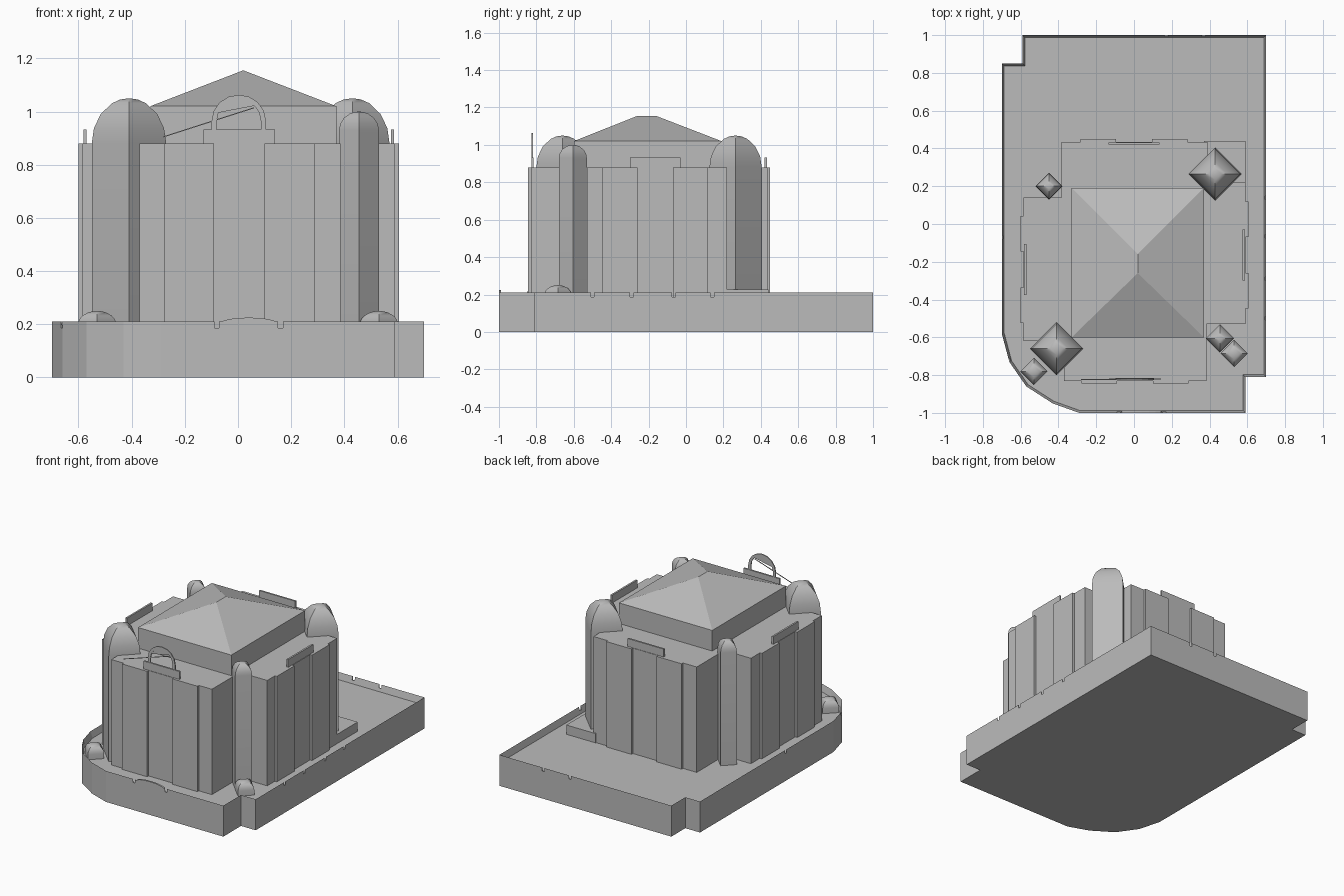
import bpy, bmesh
from math import sin, cos, pi
from mathutils import Vector

if "Cube" in bpy.data.objects:
    bpy.data.objects.remove(bpy.data.objects["Cube"])

stone = bpy.data.materials.new("grey stone")
stone.use_nodes = True
GREY = (0.5, 0.5, 0.5, 1)
stone.diffuse_color = GREY
stone.node_tree.nodes["Principled BSDF"].inputs["Base Color"].default_value = GREY


def finish(bm, name):
    bmesh.ops.recalc_face_normals(bm, faces=bm.faces)
    mesh = bpy.data.meshes.new(name)
    bm.to_mesh(mesh)
    bm.free()
    mesh.materials.append(stone)
    ob = bpy.data.objects.new(name, mesh)
    bpy.context.collection.objects.link(ob)
    return ob


def extrude(bm, points, direction):
    """Extrude a flat outline along a vector; returns the far cap."""
    face = bm.faces.new([bm.verts.new(p) for p in points])
    res = bmesh.ops.extrude_face_region(bm, geom=[face], use_keep_orig=True)
    moved = [g for g in res["geom"] if isinstance(g, bmesh.types.BMVert)]
    bmesh.ops.translate(bm, verts=moved, vec=direction)
    return [g for g in res["geom"] if isinstance(g, bmesh.types.BMFace)][0]


def add_box(bm, x0, x1, y0, y1, z0, z1):
    extrude(bm, [(x0, y0, z0), (x1, y0, z0), (x1, y1, z0), (x0, y1, z0)],
            (0, 0, z1 - z0))


def box(name, *limits):
    bm = bmesh.new()
    add_box(bm, *limits)
    return finish(bm, name)


# Terrace with one rounded corner, two stepped corners and a thin rim
FLOOR, RIM = 0.165, 0.21
outline = [(-0.59, 1), (-0.59, 0.85), (-0.7, 0.85), (-0.7, -0.58),
           (-0.66, -0.73), (-0.57, -0.86), (-0.43, -0.95), (-0.29, -1),
           (0.59, -1), (0.59, -0.81), (0.7, -0.81), (0.7, 1)]
bm = bmesh.new()
top = extrude(bm, [(x, y, 0) for x, y in outline], (0, 0, RIM))
bmesh.ops.recalc_face_normals(bm, faces=bm.faces)
bmesh.ops.inset_region(bm, faces=[top], thickness=0.013, use_even_offset=True)
bmesh.ops.translate(bm, verts=list(top.verts), vec=(0, 0, FLOOR - RIM))
terrace = finish(bm, "terrace")

# Drain notches through the rim
bm = bmesh.new()
notches = [(0.7, y) for y in (-0.5, -0.29, -0.065, 0.14)]
notches += [(-0.7, -0.07), (-0.655, -0.72), (-0.08, -1), (0.16, -1), (0.17, 1), (0.37, 1)]
for x, y in notches:
    along_x = abs(y) == 1
    w, d = (0.009, 0.03) if along_x else (0.03, 0.009)
    add_box(bm, x - w, x + w, y - d, y + d, 0.186, 0.3)
cutter = finish(bm, "notch_cutter")
cutter.hide_render = True
cutter.hide_set(True)
cut = terrace.modifiers.new("notches", "BOOLEAN")
cut.object, cut.operation, cut.solver = cutter, "DIFFERENCE", "EXACT"

# Low arched crest on the front rim
bm = bmesh.new()
arc = [(0.04 + 0.105 * cos(pi * i / 8), -1, 0.205 + 0.02 * sin(pi * i / 8))
       for i in range(9)]
extrude(bm, arc, (0, 0.012, 0))
finish(bm, "front_rim_crest")

# Main walls, a cross-shaped plan with open corners
WALL = 0.88
plan = [(-0.37, -0.83), (0.385, -0.83), (0.385, -0.53), (0.59, -0.53),
        (0.59, 0.22), (0.39, 0.22), (0.39, 0.435), (-0.385, 0.435),
        (-0.385, 0.14), (-0.585, 0.14), (-0.585, -0.62), (-0.37, -0.62)]
bm = bmesh.new()
extrude(bm, [(x, y, FLOOR - 0.01) for x, y in plan], (0, 0, WALL - FLOOR + 0.01))
finish(bm, "main_walls")

# Paired projecting bays and a parapet plate on each side
P = 0.015
sides = {"front": (0.005, -0.83, -1), "back": (0.0, 0.435, 1),
         "left": (-0.165, 0.59, 1), "right": (-0.24, -0.585, -1)}
for side, (mid, wall, out) in sides.items():
    def panel(name, a0, a1, depth0, depth1, z0, z1):
        d0, d1 = sorted((wall + out * depth0, wall + out * depth1))
        if side in ("front", "back"):
            box(name, a0, a1, d0, d1, z0, z1)
        else:
            box(name, d0, d1, a0, a1, z0, z1)
    for i, s in enumerate((-1, 1)):
        a0, a1 = sorted((mid + s * 0.095, mid + s * 0.283))
        panel(f"{side}_bay_{i + 1}", a0, a1, -0.01, P, FLOOR - 0.01, WALL)
    panel(f"{side}_parapet", mid - 0.135, mid + 0.135, -0.015, -0.003, WALL - 0.01, 0.933)

# Plinth below the large rear tower
box("rear_tower_plinth", 0.37, 0.59, 0.2, 0.44, FLOOR - 0.01, 0.228)

# Roof drum and hipped roof with a short ridge
box("roof_drum", -0.33, 0.37, -0.6, 0.19, WALL - 0.01, 1.02)
bm = bmesh.new()
a, b, c, d, r0, r1 = [bm.verts.new(p) for p in (
    (-0.33, -0.6, 1.02), (0.37, -0.6, 1.02), (0.37, 0.19, 1.02), (-0.33, 0.19, 1.02),
    (0.02, -0.26, 1.155), (0.02, -0.16, 1.155))]
for f in ((a, b, r0), (b, c, r1, r0), (c, d, r1), (d, a, r0, r1), (d, c, b, a)):
    bm.faces.new(f)
finish(bm, "hipped_roof")


# Diamond-plan towers with curved four-sided caps
def tower(name, x, y, radius, z0, spring, z1):
    bm = bmesh.new()
    profile = [(1, z0)] + [(cos(t * pi / 2), spring + (z1 - spring) * sin(t * pi / 2))
                           for t in (0, 0.22, 0.45, 0.7, 0.85)]
    rings = [[bm.verts.new((x + radius * r * cos(k * pi / 2),
                            y + radius * r * sin(k * pi / 2), z)) for k in range(4)]
             for r, z in profile]
    for lo, hi in zip(rings, rings[1:]):
        for k in range(4):
            n = (k + 1) % 4
            bm.faces.new((lo[k], lo[n], hi[n], hi[k]))
    tip = bm.verts.new((x, y, z1))
    for k in range(4):
        bm.faces.new((rings[-1][k], rings[-1][(k + 1) % 4], tip))
    bm.faces.new(rings[0][::-1])
    ob = finish(bm, name)
    bpy.ops.object.select_all(action="DESELECT")
    ob.select_set(True)
    bpy.context.view_layer.objects.active = ob
    bpy.ops.object.shade_smooth_by_angle(angle=0.6)


tower("large_front_tower", -0.41, -0.66, 0.14, FLOOR - 0.01, 0.88, 1.05)
tower("large_rear_tower", 0.43, 0.265, 0.14, FLOOR - 0.01, 0.88, 1.05)
tower("small_front_tower", 0.455, -0.605, 0.075, FLOOR - 0.01, 0.93, 1.0)
tower("small_rear_tower", -0.45, 0.2, 0.072, FLOOR - 0.01, 0.93, 1.0)
tower("left_terrace_turret", 0.53, -0.685, 0.072, FLOOR - 0.01, 0.2, 0.25)
tower("right_terrace_turret", -0.53, -0.78, 0.072, FLOOR - 0.01, 0.2, 0.25)


# Open arch over the front parapet
def arch(rx, top):
    pts = [(rx * cos(pi * i / 8), 0.965 + (top - 0.965) * sin(pi * i / 8)) for i in range(9)]
    return [(rx, 0.93)] + pts + [(-rx, 0.93)]


Y = -0.825
outer, inner = arch(0.102, 1.063), arch(0.083, 1.045)
bm = bmesh.new()
for i in range(len(outer) - 1):
    quad = (outer[i], outer[i + 1], inner[i + 1], inner[i])
    extrude(bm, [(x + 0.003, Y, z) for x, z in quad], (0, 0.008, 0))
finish(bm, "front_arch")

# Thin panel in the arch head and a slim stay to the tower
bm = bmesh.new()
extrude(bm, [(x + 0.003, Y + 0.002, z) for x, z in inner[3:9]], (0, 0.004, 0))
finish(bm, "arch_panel")
bm = bmesh.new()
extrude(bm, [(-0.28, Y, 0.903), (0.06, Y, 1.012), (0.06, Y, 1.016), (-0.28, Y, 0.907)],
        Vector((0, 0.004, 0)))
finish(bm, "arch_stay")
